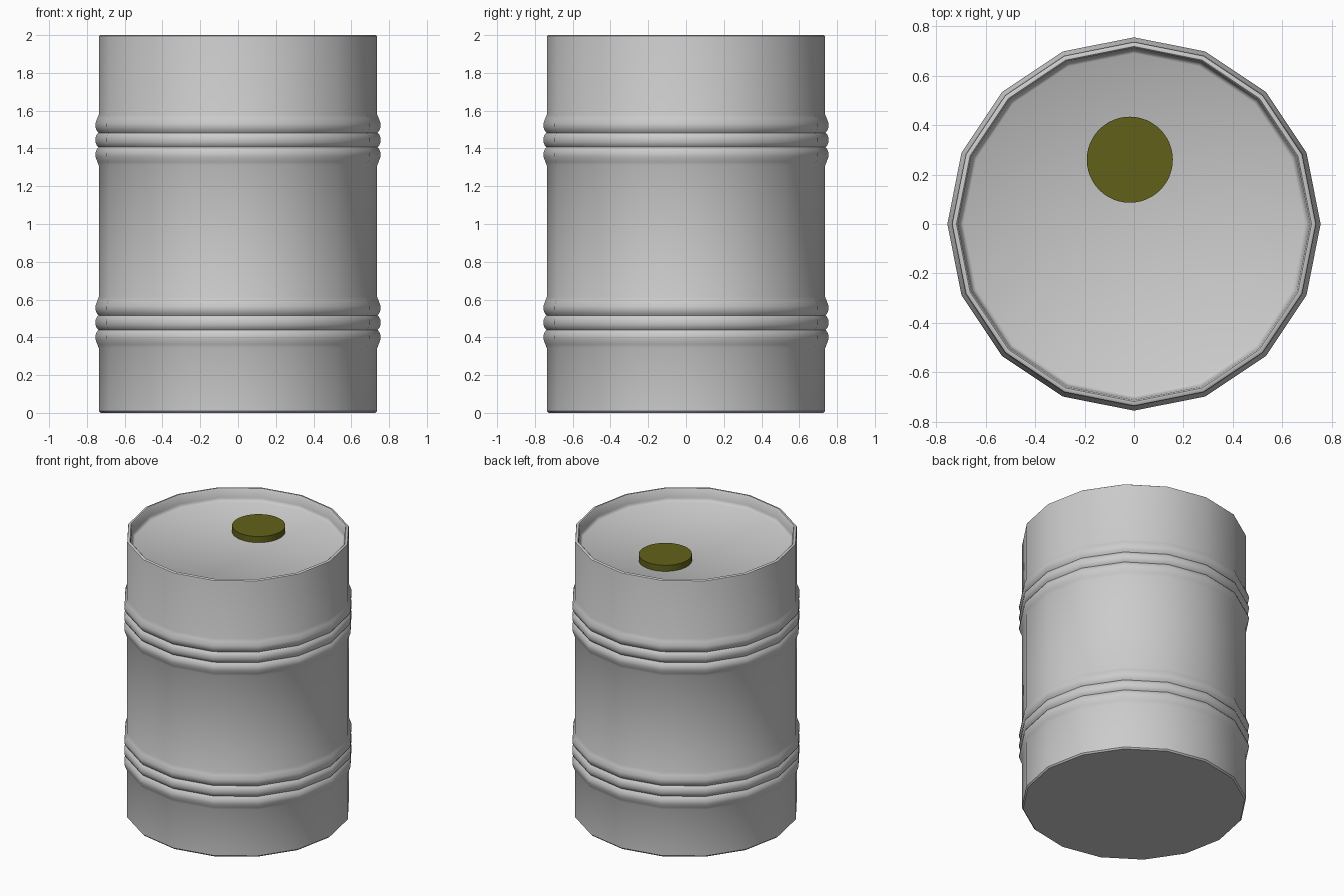
import bpy, bmesh, math

if "Cube" in bpy.data.objects:
    bpy.data.objects.remove(bpy.data.objects["Cube"])

SIDES = 16
BODY, PEAK = 0.737, 0.755


def finish(name, bm, angle):
    bmesh.ops.recalc_face_normals(bm, faces=bm.faces)
    mesh = bpy.data.meshes.new(name)
    bm.to_mesh(mesh)
    bm.free()
    obj = bpy.data.objects.new(name, mesh)
    bpy.context.collection.objects.link(obj)
    bpy.ops.object.select_all(action='DESELECT')
    obj.select_set(True)
    bpy.context.view_layer.objects.active = obj
    bpy.ops.object.shade_smooth_by_angle(angle=math.radians(angle))
    return obj


def lathe(name, profile, sides, angle, centre=(0, 0)):
    """Turn (radius, z) points round the z axis and cap both ends."""
    bm = bmesh.new()
    rings = []
    for r, z in profile:
        rings.append([bm.verts.new((centre[0] + r * math.cos(2 * math.pi * i / sides),
                                    centre[1] + r * math.sin(2 * math.pi * i / sides), z))
                      for i in range(sides)])
    for a, b in zip(rings, rings[1:]):
        for i in range(sides):
            j = (i + 1) % sides
            bm.faces.new((a[i], a[j], b[j], b[i]))
    bm.faces.new(rings[0][::-1])
    bm.faces.new(rings[-1])
    return finish(name, bm, angle)


def ribs(z):
    """Three rounded hoops with two grooves, centred on height z."""
    half = [(PEAK, 0.012), (0.748, 0.028), (0.739, 0.038), (0.748, 0.050),
            (PEAK, 0.068), (PEAK, 0.088), (0.745, 0.115), (BODY, 0.135)]
    return [(r, z - d) for r, d in reversed(half)] + [(r, z + d) for r, d in half]


# drum shell: base, two rib groups, rolled rim and recessed lid
shell = [(0.728, 0), (BODY, 0.01)] + ribs(0.478) + ribs(1.445)
shell += [(BODY, 1.988), (0.735, 1.996), (0.729, 2.0), (0.718, 2.0), (0.712, 1.994),
          (0.707, 1.935), (0.702, 1.92), (0.690, 1.912)]
lathe("drum_body", shell, SIDES, 40)

# filler cap on the lid
cap = lathe("filler_cap", [(0.174, 1.905), (0.174, 1.956)], 48, 30, (-0.017, 0.26))
mat = bpy.data.materials.new("olive")
mat.diffuse_color = (0.12, 0.12, 0.01, 1)
mat.use_nodes = True
mat.node_tree.nodes["Principled BSDF"].inputs["Base Color"].default_value = mat.diffuse_color
cap.data.materials.append(mat)
